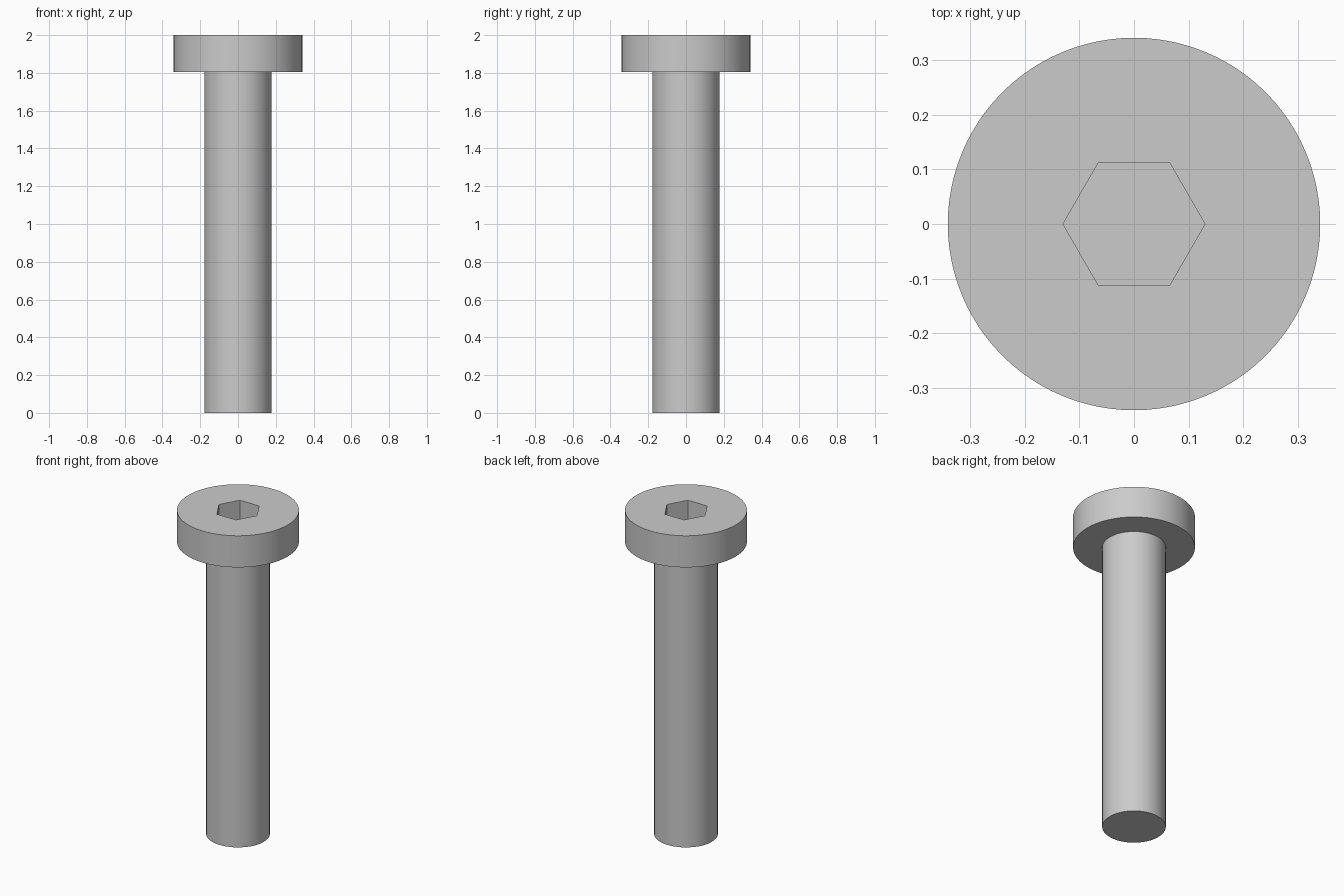
import bpy
import bmesh
import math

SEGMENTS = 96
HEAD_RADIUS, SHAFT_RADIUS, SOCKET_RADIUS = 0.341, 0.178, 0.13
TOP, HEAD_BOTTOM, SOCKET_FLOOR = 2.0, 1.805, 1.85

cube = bpy.data.objects.get("Cube")
if cube:
    bpy.data.objects.remove(cube, do_unlink=True)

steel = bpy.data.materials.new("grey steel")
steel.use_nodes = True
colour = (0.6, 0.6, 0.6, 1)
steel.diffuse_color = colour
steel.node_tree.nodes["Principled BSDF"].inputs["Base Color"].default_value = colour


def ring(bm, radius, z, sides):
    """Closed loop of edges, returned as vertices and edges."""
    verts = [bm.verts.new((radius * math.cos(math.tau * i / sides),
                           radius * math.sin(math.tau * i / sides), z))
             for i in range(sides)]
    edges = [bm.edges.new((verts[i - 1], verts[i])) for i in range(sides)]
    return verts, edges


bm = bmesh.new()

# Shaft and head outline, from the tip up
tip = ring(bm, SHAFT_RADIUS, 0, SEGMENTS)
neck = ring(bm, SHAFT_RADIUS, HEAD_BOTTOM, SEGMENTS)
head_low = ring(bm, HEAD_RADIUS, HEAD_BOTTOM, SEGMENTS)
head_top = ring(bm, HEAD_RADIUS, TOP, SEGMENTS)

# Hexagonal socket
socket_top = ring(bm, SOCKET_RADIUS, TOP, 6)
socket_floor = ring(bm, SOCKET_RADIUS, SOCKET_FLOOR, 6)

# Side walls and underside of the head
for a, b in ((tip, neck), (neck, head_low), (head_low, head_top),
             (socket_top, socket_floor)):
    bmesh.ops.bridge_loops(bm, edges=a[1] + b[1])

# Flat top around the socket, then the end caps
bmesh.ops.triangle_fill(bm, edges=head_top[1] + socket_top[1],
                        use_beauty=True, normal=(0, 0, 1))
bm.faces.new(tip[0])
bm.faces.new(socket_floor[0])
bmesh.ops.recalc_face_normals(bm, faces=bm.faces)

mesh = bpy.data.meshes.new("socket_head_bolt")
bm.to_mesh(mesh)
bm.free()
mesh.materials.append(steel)

bolt = bpy.data.objects.new("socket_head_bolt", mesh)
bpy.context.collection.objects.link(bolt)
bpy.ops.object.select_all(action="DESELECT")
bolt.select_set(True)
bpy.context.view_layer.objects.active = bolt
bpy.ops.object.shade_smooth_by_angle(angle=math.radians(30))
